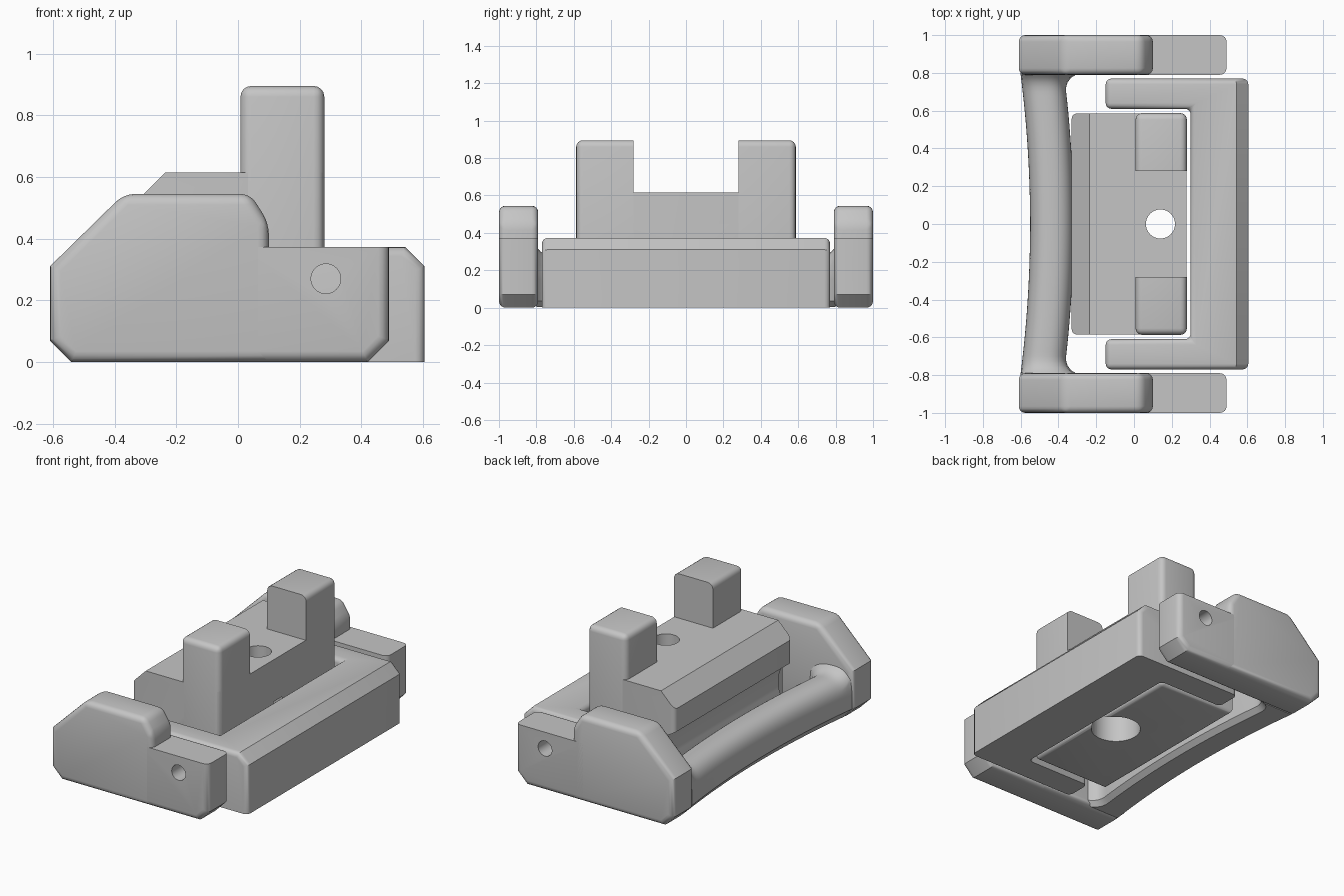
import bpy, bmesh, math
from mathutils import Vector

old = bpy.data.objects.get("Cube")
if old:
    bpy.data.objects.remove(old, do_unlink=True)

GREY = (0.56, 0.56, 0.56, 1)
mat = bpy.data.materials.new("plain grey")
mat.use_nodes = True
mat.diffuse_color = GREY
mat.node_tree.nodes["Principled BSDF"].inputs["Base Color"].default_value = GREY


def finish(bm, name):
    bmesh.ops.recalc_face_normals(bm, faces=bm.faces)
    mesh = bpy.data.meshes.new(name)
    bm.to_mesh(mesh)
    bm.free()
    mesh.materials.append(mat)
    ob = bpy.data.objects.new(name, mesh)
    bpy.context.collection.objects.link(ob)
    return ob


def prism(outline, lo, hi, axis):
    """Extrude an outline along y (xz outline) or z (xy outline)."""
    bm = bmesh.new()
    place = (lambda a, b: (a, lo, b)) if axis == "y" else (lambda a, b: (a, b, lo))
    face = bm.faces.new([bm.verts.new(place(*p)) for p in outline])
    new = bmesh.ops.extrude_face_region(bm, geom=[face])["geom"]
    step = Vector((0, hi - lo, 0)) if axis == "y" else Vector((0, 0, hi - lo))
    bmesh.ops.translate(bm, verts=[v for v in new if isinstance(v, bmesh.types.BMVert)], vec=step)
    bmesh.ops.recalc_face_normals(bm, faces=bm.faces)
    return bm


def round_edges(bm, width, rule):
    edges = [e for e in bm.edges if rule(*[v.co for v in e.verts])]
    bmesh.ops.bevel(bm, geom=edges, offset=width, segments=4, profile=0.5,
                    affect="EDGES", clamp_overlap=True)


def cylinder(name, radius, depth, loc, rot=(0, 0, 0)):
    bpy.ops.mesh.primitive_cylinder_add(vertices=40, radius=radius, depth=depth,
                                        location=loc, rotation=rot)
    ob = bpy.context.object
    ob.name = name
    return ob


def cut(target, cutter):
    """Subtract the cutter and remove it."""
    mod = target.modifiers.new("cut", "BOOLEAN")
    mod.operation = "DIFFERENCE"
    mod.solver = "EXACT"
    mod.object = cutter
    bpy.context.view_layer.objects.active = target
    bpy.ops.object.modifier_apply(modifier=mod.name)
    bpy.data.objects.remove(cutter, do_unlink=True)


parts = []

# Side arms: tall grip end plus low pivot end with a hole
TALL = [(-.61, .07), (-.54, 0), (.1, 0), (.1, .45), (.04, .545), (-.37, .545), (-.61, .31)]
LOW = [(.02, 0), (.42, 0), (.49, .07), (.49, .373), (.02, .373)]
for name, side in (("right_arm", -1), ("left_arm", 1)):
    y0, y1 = sorted((side * .79, side))
    bm = prism(TALL, y0, y1, "y")
    round_edges(bm, .035, lambda a, b: abs(a.y - b.y) < .1 or a.z > .4)
    parts.append(finish(bm, name + "_tall_end"))

    bm = prism(LOW, y0, y1, "y")
    round_edges(bm, .035, lambda a, b: abs(a.y - b.y) < .1 and max(a.x, b.x) > .1
                and min(a.z, b.z) < .3)
    low = finish(bm, name + "_pivot_end")
    cut(low, cylinder("pivot_cutter", .048, .34, (.285, side * .9, .27), (math.pi / 2, 0, 0)))
    parts.append(low)

# Curved grip bar: flat underside, round top, flaring into both arms
section = [(-1, .07), (-.5, .005), (.75, .005), (1, .035)]
for k in range(25):
    a = math.pi * k / 24
    c, s = math.cos(a), math.sin(a)
    section.append((math.copysign(abs(c) ** .85, c), .15 + .125 * s ** .85))
bm = bmesh.new()
rings = []
STEPS = 64
for i in range(STEPS + 1):
    y = -.8 + 1.6 * i / STEPS
    mid = -.435 - .05 * (y / .79) ** 2
    t = min(max((abs(y) - .7) / .09, 0), 1)
    flare = 1 - math.sqrt(1 - t * t)
    rings.append([bm.verts.new((mid + u * (.115 + (.08 * flare if u > 0 else 0)), y,
                                z + (.05 * flare if z > .2 else 0)))
                  for u, z in section])
count = len(section)
for r0, r1 in zip(rings, rings[1:]):
    for k in range(count):
        n = (k + 1) % count
        bm.faces.new((r0[k], r0[n], r1[n], r1[k]))
bm.faces.new(rings[0])
bm.faces.new(rings[-1])
parts.append(finish(bm, "grip_bar"))

# C-shaped base frame with a sloped rear edge
FRAME = [(-.15, -.77), (.605, -.77), (.605, .77), (-.15, .77),
         (-.15, .61), (.3, .61), (.3, -.61), (-.15, -.61)]
bm = prism(FRAME, 0, .373, "z")
bmesh.ops.bisect_plane(bm, geom=bm.verts[:] + bm.edges[:] + bm.faces[:],
                       plane_co=(.605, 0, .31), plane_no=(1, 0, 1), clear_outer=True)
bmesh.ops.holes_fill(bm, edges=[e for e in bm.edges if e.is_boundary])
bmesh.ops.recalc_face_normals(bm, faces=bm.faces)


def frame_rule(a, b):
    slope_line = min(a.x, b.x) > .5 and abs(a.y - b.y) > 1
    return max(a.z, b.z) > .05 and not slope_line


round_edges(bm, .03, frame_rule)
parts.append(finish(bm, "base_frame"))

# Centre block with chamfered front, concave waist and soft underside
BLOCK = [(.278, .005), (.278, .615), (-.235, .615), (-.33, .52), (-.33, .375),
         (-.26, .335), (-.235, .26), (-.24, .18), (-.27, .11), (-.27, .005)]
bm = prism(BLOCK, -.585, .585, "y")


def block_rule(a, b):
    underside = max(a.z, b.z) < .05
    front_corner = max(a.x, b.x) < -.3 and abs(a.y - b.y) < .1
    rear_corner = min(a.x, b.x) > .25 and abs(a.z - b.z) > .1
    return underside or front_corner or rear_corner


round_edges(bm, .028, block_rule)
block = finish(bm, "centre_block")

# Stepped bolt hole through the block
cut(block, cylinder("bolt_cutter", .077, 2, (.14, 0, .5)))
cut(block, cylinder("counterbore_cutter", .145, .5, (.14, 0, .1)))
parts.append(block)

# Two upright posts
POST = [(.008, .3), (.28, .3), (.28, .895), (.008, .895)]
for name, side in (("right_post", -1), ("left_post", 1)):
    y0, y1 = sorted((side * .28, side * .587))
    bm = prism(POST, y0, y1, "y")

    def post_rule(a, b):
        inner = abs(a.y) < .3 and abs(b.y) < .3
        return not inner and max(a.z, b.z) > .4
    round_edges(bm, .035, post_rule)
    parts.append(finish(bm, name))

# Smooth rounded edges, keep hard corners
for ob in parts:
    bpy.ops.object.select_all(action="DESELECT")
    ob.select_set(True)
    bpy.context.view_layer.objects.active = ob
    bpy.ops.object.shade_smooth_by_angle(angle=math.radians(30))
